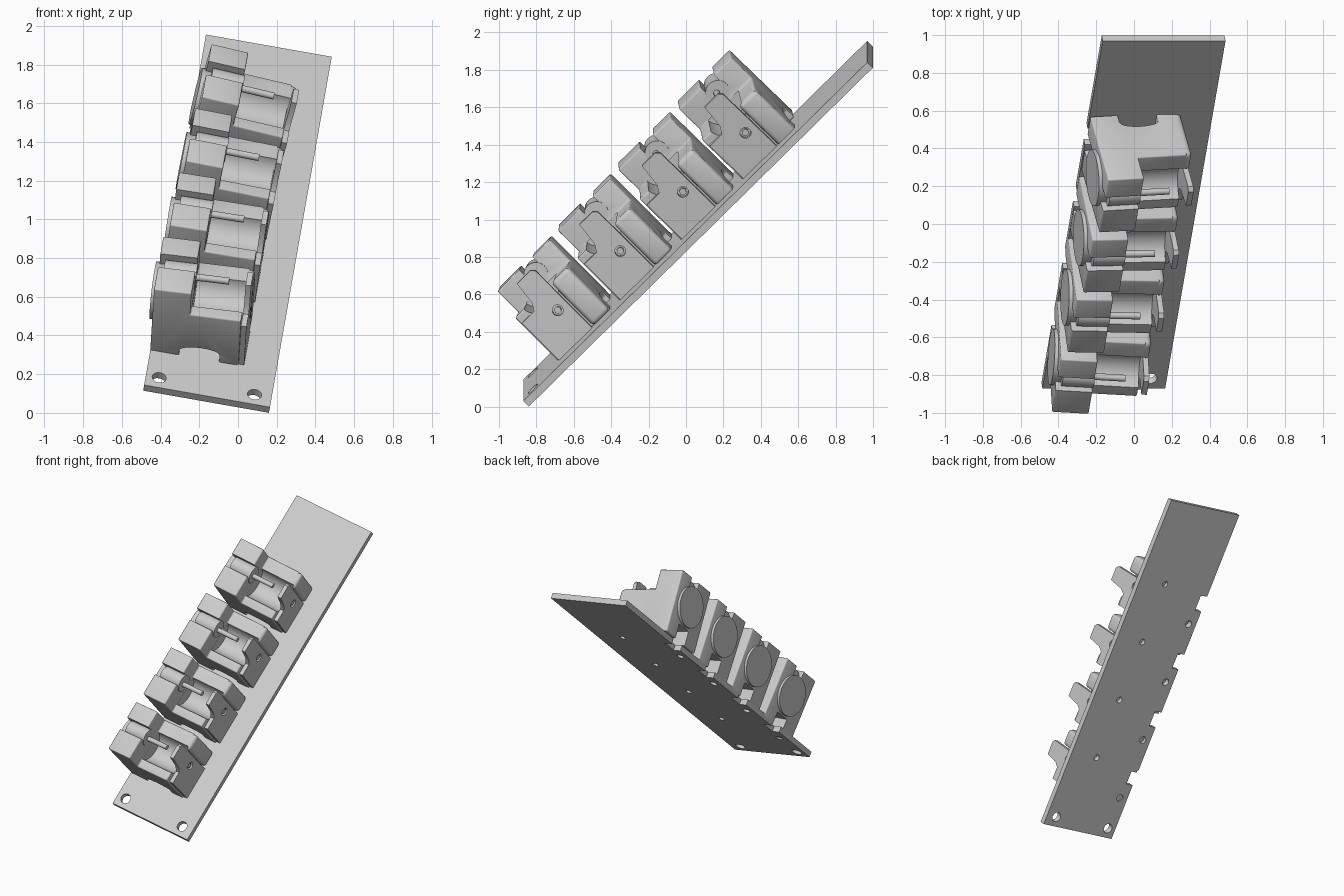
import bpy, bmesh, math
from mathutils import Matrix, Vector

if "Cube" in bpy.data.objects:
    bpy.data.objects.remove(bpy.data.objects["Cube"])

# Tilted frame: u across the plate, v along it, w away from it
FRAME = (Matrix.Translation((-0.49, -0.84, 0.115))
         @ Matrix.Rotation(math.radians(10), 4, 'Y')
         @ Matrix.Rotation(math.radians(45), 4, 'X'))
STEP = 0.465


def prism(name, pts, axis, lo, hi):
    """Extrude a 2D profile along axis 'u' (pts are v,w), 'v' (u,w) or 'w' (u,v)."""
    place = {'u': lambda a, b, t: (t, a, b),
             'v': lambda a, b, t: (a, t, b),
             'w': lambda a, b, t: (a, b, t)}[axis]
    bm = bmesh.new()
    f = bm.faces.new([bm.verts.new(place(a, b, lo)) for a, b in pts])
    ext = bmesh.ops.extrude_face_region(bm, geom=[f])['geom']
    shift = Vector(place(0, 0, hi - lo))
    bmesh.ops.translate(bm, vec=shift, verts=[g for g in ext if isinstance(g, bmesh.types.BMVert)])
    bmesh.ops.recalc_face_normals(bm, faces=bm.faces)
    me = bpy.data.meshes.new(name)
    bm.to_mesh(me)
    bm.free()
    ob = bpy.data.objects.new(name, me)
    bpy.context.collection.objects.link(ob)
    return ob


def rect(a0, a1, b0, b1):
    return [(a0, b0), (a1, b0), (a1, b1), (a0, b1)]


def circle(a, b, r, n=24):
    return [(a + r * math.cos(2 * math.pi * i / n), b + r * math.sin(2 * math.pi * i / n))
            for i in range(n)]


def bevel(ob, width, segs=3):
    m = ob.modifiers.new('round', 'BEVEL')
    m.width, m.segments, m.limit_method = width, segs, 'ANGLE'


def finish(ob, cutters=(), adds=()):
    """Boolean the helpers in, bake the modifiers and remove the helpers."""
    for others, op in ((adds, 'UNION'), (cutters, 'DIFFERENCE')):
        for c in others:
            c.hide_render = True
            m = ob.modifiers.new('bool', 'BOOLEAN')
            m.operation, m.object, m.solver = op, c, 'EXACT'
    dg = bpy.context.evaluated_depsgraph_get()
    me = bpy.data.meshes.new_from_object(ob.evaluated_get(dg))
    ob.modifiers.clear()
    ob.data = me
    for c in list(cutters) + list(adds):
        bpy.data.objects.remove(c)
    return ob


# Base plate with mounting holes and edge notches
plate = prism('base_plate', rect(0, 0.66, 0, 2.6), 'w', 0, 0.042)
cuts = [prism('cut', circle(u, 0.072, 0.037, 16), 'w', -0.1, 0.2) for u in (0.07, 0.57)]
for i in range(4):
    v = STEP * i
    cuts += [prism('cut', circle(0.42, v + 0.575, 0.023, 16), 'w', -0.1, 0.2),
             prism('cut', circle(0.07, v + 0.317, 0.027, 16), 'w', -0.1, 0.2),
             prism('cut', rect(-0.1, 0.06, v + 0.43, v + 0.55), 'w', -0.1, 0.2)]
finish(plate, cuts)
plate.matrix_world = FRAME

# Holder body: tall left block, low right cradle, arched underside
arch = [(0.255 + 0.105 * math.cos(math.pi * k / 8), 0.085 + 0.035 * math.sin(math.pi * k / 8))
        for k in range(9)]
section = ([(0, 0.03), (0.15, 0.03)] + arch[::-1] +
           [(0.36, 0.03), (0.46, 0.03), (0.46, 0.355), (0.195, 0.355), (0.195, 0.51), (0, 0.51)])
body = prism('holder_body', section, 'v', 0.26, 0.655)
bevel(body, 0.025)
rear_end = prism('rear_end', rect(0.38, 0.49, 0.53, 0.655), 'w', 0.03, 0.355)
bevel(rear_end, 0.025)
finish(body, [
    prism('cut', circle(0.44, 0.37, 0.115, 32), 'u', 0.197, 0.47),        # round trough
    prism('cut', rect(0.325, 0.555, 0.37, 0.7), 'u', 0.197, 0.47),       # trough mouth
    prism('cut', rect(0.425, 0.525, 0.40, 0.7), 'u', -0.1, 0.25),        # shaft slot
    prism('cut', rect(0.40, 0.53, -0.1, 0.14), 'u', -0.1, 0.15),         # side opening
], [rear_end])

# Side plate with a screw hole
side = prism('side_plate', [(0.27, 0.03), (0.52, 0.03), (0.52, 0.46), (0.50, 0.48), (0.40, 0.48),
                            (0.385, 0.35), (0.36, 0.31), (0.27, 0.31)], 'u', 0.461, 0.49)
finish(side, [prism('cut', circle(0.455, 0.225, 0.03, 12), 'u', 0.4, 0.6)])

# Turning parts: bearing, shaft and the round cap on the left wall
bearing = prism('bearing', circle(0.472, 0.43, 0.065, 32), 'u', 0.03, 0.2)
shaft = prism('shaft', circle(0.465, 0.43, 0.018, 16), 'u', 0.1, 0.37)
cap = prism('round_cap', circle(0.465, 0.30, 0.15, 40), 'u', -0.02, 0.03)
screw = prism('side_screw', circle(0.455, 0.225, 0.02, 6), 'u', 0.44, 0.485)

# Four holders, each rolled a little further over
parts = [body, side, bearing, shaft, cap, screw]
for i in range(4):
    pose = (FRAME @ Matrix.Translation((0.33, STEP * i, 0.042))
            @ Matrix.Rotation(math.radians(-4.5 + 3 * i), 4, 'Y')
            @ Matrix.Translation((-0.33, 0, -0.042)))
    for p in parts:
        ob = p
        if i:
            ob = p.copy()
            ob.data = p.data.copy()
            ob.name = f'{p.name}_{i + 1}'
            bpy.context.collection.objects.link(ob)
        ob.matrix_world = pose

# Smooth the rounded edges, keep the hard ones
for ob in bpy.context.collection.objects:
    ob.select_set(True)
bpy.context.view_layer.objects.active = plate
bpy.ops.object.shade_smooth_by_angle(angle=math.radians(35))
